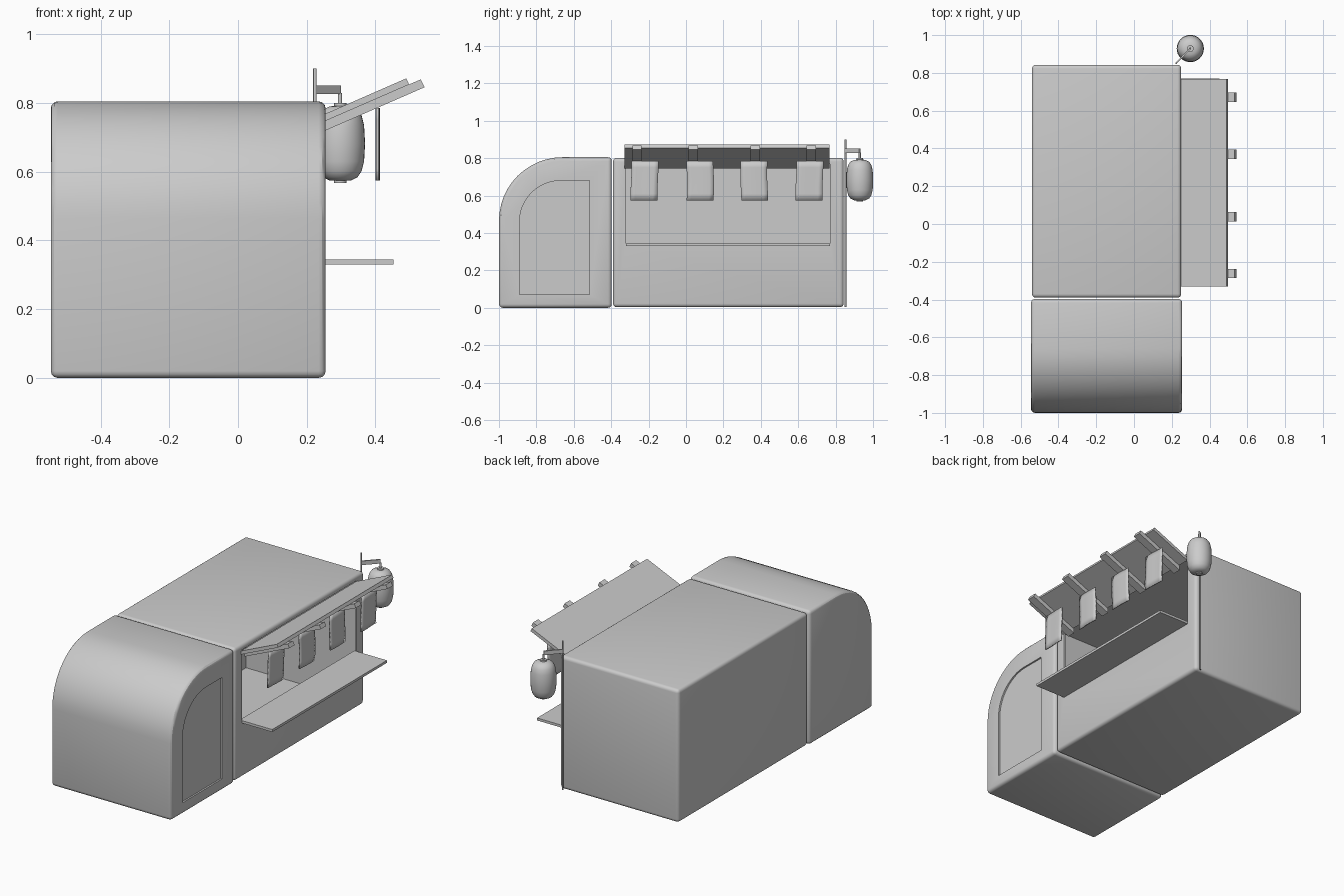
import bpy, bmesh, math
from mathutils import Vector, Matrix

if "Cube" in bpy.data.objects:
    bpy.data.objects.remove(bpy.data.objects["Cube"])


def finish(name, bm, angle=30):
    bmesh.ops.recalc_face_normals(bm, faces=bm.faces)
    me = bpy.data.meshes.new(name)
    bm.to_mesh(me)
    bm.free()
    ob = bpy.data.objects.new(name, me)
    bpy.context.collection.objects.link(ob)
    if angle:
        bpy.ops.object.select_all(action='DESELECT')
        bpy.context.view_layer.objects.active = ob
        ob.select_set(True)
        bpy.ops.object.shade_smooth_by_angle(angle=math.radians(angle))
    return ob


def box(name, lo, hi, bevel=0.0):
    bm = bmesh.new()
    lo, hi = Vector(lo), Vector(hi)
    bmesh.ops.create_cube(bm, size=1, matrix=Matrix.Translation((lo + hi) / 2)
                          @ Matrix.Diagonal((*(hi - lo), 1)))
    if bevel:
        bmesh.ops.bevel(bm, geom=bm.edges[:], offset=bevel, segments=4, profile=0.5, affect='EDGES')
    return finish(name, bm, 30 if bevel else 0)


def prism(name, pts, axis, a, b, bevel=0.0):
    """Extrude a closed profile along x (pts are y,z) or y (pts are x,z)."""
    bm = bmesh.new()
    place = (lambda p: (a, p[0], p[1])) if axis == 'x' else (lambda p: (p[0], a, p[1]))
    face = bm.faces.new([bm.verts.new(place(p)) for p in pts])
    bmesh.ops.recalc_face_normals(bm, faces=[face])
    ext = bmesh.ops.extrude_face_region(bm, geom=[face])
    d = Vector((b - a, 0, 0)) if axis == 'x' else Vector((0, b - a, 0))
    bmesh.ops.translate(bm, vec=d, verts=[g for g in ext['geom'] if isinstance(g, bmesh.types.BMVert)])
    if bevel:
        bmesh.ops.recalc_face_normals(bm, faces=bm.faces)
        sharp = [e for e in bm.edges if e.calc_face_angle(0) > 0.6]
        bmesh.ops.bevel(bm, geom=sharp, offset=bevel, segments=3, profile=0.5, affect='EDGES')
    return finish(name, bm, 30 if bevel else 0)


def cut(ob, cutter):
    m = ob.modifiers.new('cut', 'BOOLEAN')
    m.operation, m.object, m.solver = 'DIFFERENCE', cutter, 'EXACT'
    bpy.context.view_layer.objects.active = ob
    bpy.ops.object.modifier_apply(modifier=m.name)
    bpy.data.objects.remove(cutter)


def arc(cy, cz, r, n, a0=180, a1=90):
    return [(cy + r * math.cos(math.radians(a0 + (a1 - a0) * i / n)),
             cz + r * math.sin(math.radians(a0 + (a1 - a0) * i / n))) for i in range(n + 1)]


def rod(name, p, q, w, sides=8):
    p, q = Vector(p), Vector(q)
    bm = bmesh.new()
    mat = Matrix.Translation((p + q) / 2) @ (q - p).to_track_quat('Z', 'Y').to_matrix().to_4x4()
    bmesh.ops.create_cone(bm, cap_ends=True, segments=sides, radius1=w, radius2=w,
                          depth=(q - p).length, matrix=mat)
    return finish(name, bm, 50)


# Cab with a large rounded nose and a recessed door panel on the right
cab_pts = [(-0.397, 0), (-1, 0)] + arc(-0.66, 0.465, 0.34, 12) + [(-0.397, 0.805)]
cab = prism('cab', cab_pts, 'x', -0.545, 0.255, 0.02)
door_pts = [(-0.515, 0.07), (-0.89, 0.07)] + arc(-0.67, 0.46, 0.22, 12) + [(-0.515, 0.68)]
cut(cab, prism('door_cutter', door_pts, 'x', 0.245, 0.3))

# Hollow rear body with the serving window
body = box('rear_body', (-0.54, -0.39, 0.003), (0.25, 0.843, 0.802), 0.02)
cut(body, box('inside_cutter', (-0.528, -0.378, 0.015), (0.238, 0.831, 0.79)))
cut(body, box('window_cutter', (0.1, -0.32, 0.335), (0.4, 0.77, 0.77)))

# Counter shelf
box('counter', (0.235, -0.32, 0.33), (0.452, 0.77, 0.345))

# Sloped awning board and its rafters
k = 0.437
prism('awning_board', [(0.25, 0.767), (0.49, 0.872), (0.498, 0.854), (0.25, 0.746)], 'y', -0.33, 0.767)
rafter = [(0.245, 0.744), (0.532, 0.869), (0.543, 0.846), (0.245, 0.716)]
for i, y in enumerate((-0.262, 0.038, 0.37, 0.67)):
    prism(f'rafter_{i + 1}', rafter, 'y', y - 0.025, y + 0.025)

# Hanging cloth flags, gently wavy
for i, y in enumerate((-0.222, 0.075, 0.365, 0.66)):
    bm = bmesh.new()
    bmesh.ops.create_grid(bm, x_segments=6, y_segments=6, size=0.5)
    for v in bm.verts:
        s, t = v.co.x, v.co.y
        v.co = (0.407 + 0.002 * math.sin(5 * s + i), y + s * 0.143 + 0.003 * math.sin(4 * t + 2 * i),
                0.68 + t * 0.212)
    flag = finish(f'flag_{i + 1}', bm, 30)
    m = flag.modifiers.new('thickness', 'SOLIDIFY')
    m.thickness, m.offset = 0.008, 0

# Lantern pole, bracket and hook
rod('lantern_pole', (0.224, 0.852, 0.005), (0.224, 0.852, 0.9), 0.005)
arm = box('lantern_arm', (0, -0.004, 0.827), (0.106, 0.004, 0.851))
arm.location = (0.224, 0.852, 0)
arm.rotation_euler.z = math.atan2(0.077, 0.073)
rod('lantern_hook', (0.297, 0.929, 0.79), (0.297, 0.929, 0.83), 0.006)

# Lantern: revolved profile
prof = [(0, 0.567), (0.018, 0.567), (0.018, 0.574), (0.032, 0.575), (0.05, 0.584), (0.062, 0.602),
        (0.069, 0.63), (0.072, 0.682), (0.069, 0.735), (0.062, 0.763), (0.05, 0.781), (0.032, 0.79),
        (0.018, 0.792), (0.018, 0.8), (0, 0.8)]
bm = bmesh.new()
vs = [bm.verts.new((r, 0, z)) for r, z in prof]
es = [bm.edges.new(p) for p in zip(vs, vs[1:])]
bmesh.ops.spin(bm, geom=vs + es, cent=(0, 0, 0), axis=(0, 0, 1), angle=2 * math.pi, steps=32)
bmesh.ops.remove_doubles(bm, verts=bm.verts, dist=1e-5)
finish('lantern', bm, 40).location = (0.298, 0.929, 0)
